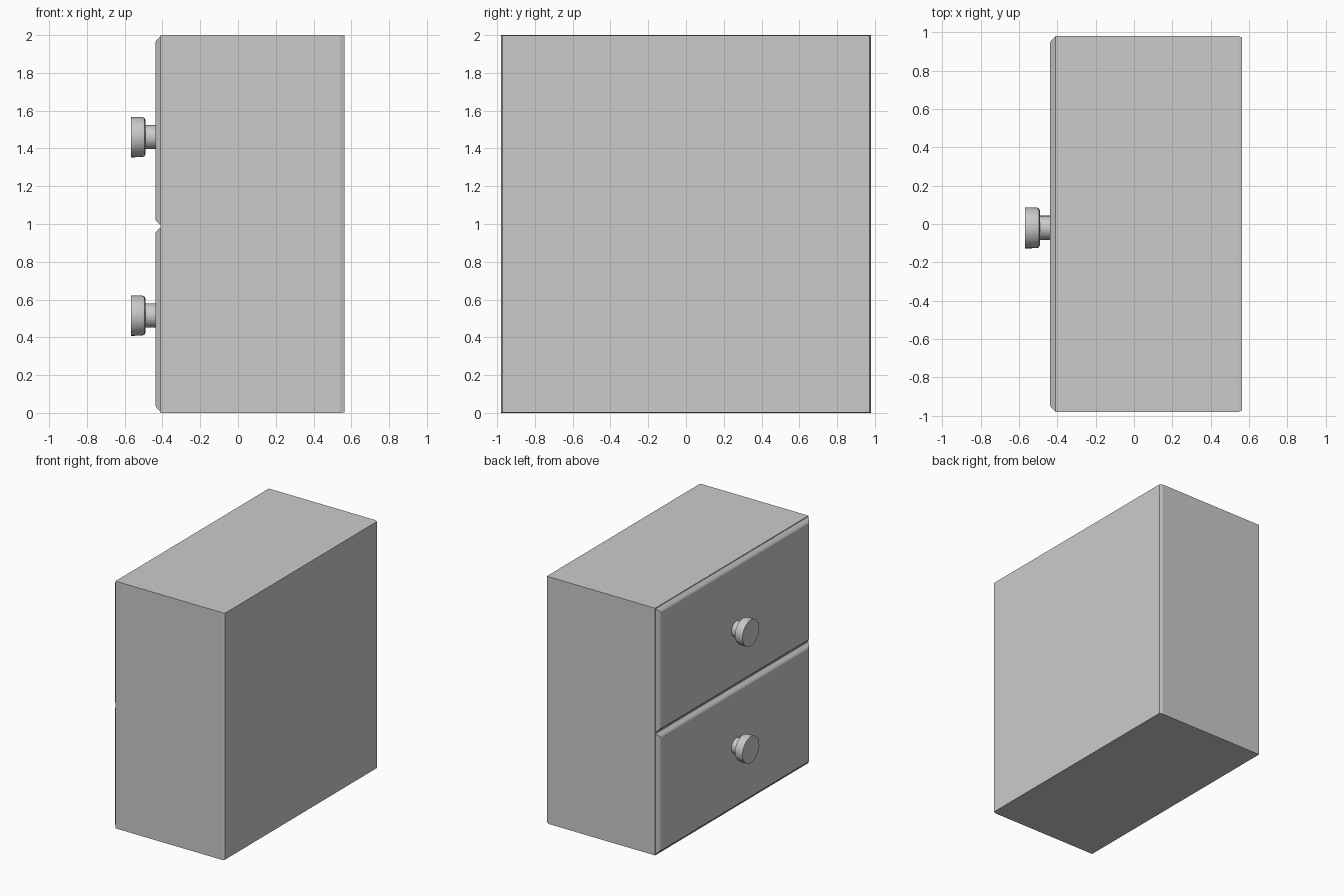
import bpy, bmesh, math

if "Cube" in bpy.data.objects:
    bpy.data.objects.remove(bpy.data.objects["Cube"])

Y0, Y1 = -0.98, 0.98      # cabinet width
FRONT = -0.41             # plane the drawer fronts sit on
KNOB_Y = -0.02


def make_object(name, bm):
    bmesh.ops.recalc_face_normals(bm, faces=bm.faces)
    mesh = bpy.data.meshes.new(name)
    bm.to_mesh(mesh)
    bm.free()
    obj = bpy.data.objects.new(name, mesh)
    bpy.context.collection.objects.link(obj)
    return obj


def loft_x(name, sections):
    """Closed solid through rectangles (x, y0, y1, z0, z1)."""
    bm = bmesh.new()
    rings = [[bm.verts.new((x, y, z)) for y, z in
              ((y0, z0), (y1, z0), (y1, z1), (y0, z1))]
             for x, y0, y1, z0, z1 in sections]
    for a, b in zip(rings, rings[1:]):
        for i in range(4):
            j = (i + 1) % 4
            bm.faces.new((a[i], a[j], b[j], b[i]))
    bm.faces.new(rings[0])
    bm.faces.new(rings[-1])
    return make_object(name, bm)


def lathe_x(name, profile, z, sides=32):
    """Closed solid of revolution about the x direction from (x, radius)."""
    bm = bmesh.new()
    rings = []
    for x, r in profile:
        rings.append([bm.verts.new((x, KNOB_Y + r * math.cos(t), z + r * math.sin(t)))
                      for t in (2 * math.pi * i / sides for i in range(sides))])
    for a, b in zip(rings, rings[1:]):
        for i in range(sides):
            j = (i + 1) % sides
            bm.faces.new((a[i], a[j], b[j], b[i]))
    bm.faces.new(rings[0])
    bm.faces.new(rings[-1])
    obj = make_object(name, bm)
    bpy.ops.object.select_all(action='DESELECT')
    obj.select_set(True)
    bpy.context.view_layer.objects.active = obj
    bpy.ops.object.shade_smooth_by_angle(angle=math.radians(40))
    return obj


# Cabinet body, its rear edges slightly eased
loft_x("cabinet_body", [(FRONT, Y0, Y1, 0, 2),
                        (0.54, Y0, Y1, 0, 2),
                        (0.563, Y0 + 0.008, Y1 - 0.008, 0.003, 1.997)])

# Knob outline: stem, rounded collar, flat face
knob_profile = [(-0.43, 0.063), (-0.491, 0.063), (-0.491, 0.092),
                (-0.496, 0.102), (-0.508, 0.106), (-0.567, 0.107)]

# Drawer fronts with chamfered borders, and a knob on each
for label, z0, z1, knob_z in (("lower", 0.004, 0.985, 0.515),
                              ("upper", 0.99, 1.997, 1.46)):
    loft_x(label + "_drawer_front",
           [(FRONT + 0.005, Y0 + 0.002, Y1 - 0.002, z0, z1),
            (FRONT, Y0 + 0.003, Y1 - 0.003, z0 + 0.003, z1 - 0.003),
            (-0.432, Y0 + 0.025, Y1 - 0.025, z0 + 0.025, z1 - 0.025),
            (-0.438, Y0 + 0.036, Y1 - 0.036, z0 + 0.036, z1 - 0.036)])
    lathe_x(label + "_knob", knob_profile, knob_z)
